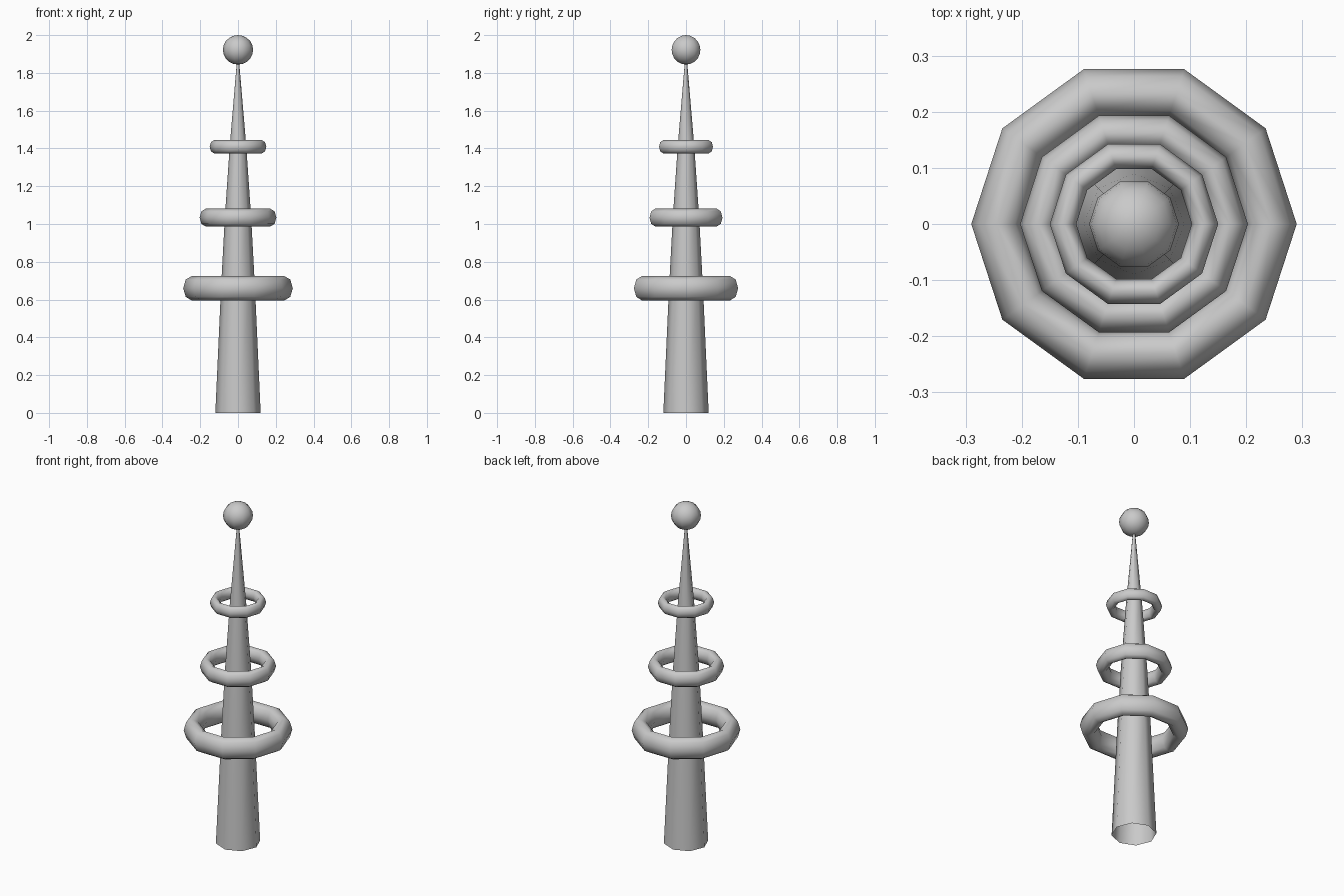
import bpy, bmesh, math

cube = bpy.data.objects.get("Cube")
if cube:
    bpy.data.objects.remove(cube, do_unlink=True)

# One plain grey for everything
grey = bpy.data.materials.new("light_grey")
grey.use_nodes = True
colour = (0.588, 0.588, 0.588, 1)
grey.diffuse_color = colour
bsdf = next(n for n in grey.node_tree.nodes if n.type == "BSDF_PRINCIPLED")
bsdf.inputs["Base Color"].default_value = colour


def lathe(name, profile, sides, closed=False):
    """Turn an (r, z) profile about the z axis; the profile runs upwards on the outside."""
    bm = bmesh.new()
    grid = []
    for s in range(sides):
        a = 2 * math.pi * s / sides
        grid.append([bm.verts.new((r * math.cos(a), r * math.sin(a), z)) for r, z in profile])
    count = len(profile)
    for s in range(sides):
        a, b = grid[s], grid[(s + 1) % sides]
        for i in range(count if closed else count - 1):
            j = (i + 1) % count
            bm.faces.new((a[i], b[i], b[j], a[j]))
    # Merge the poles into single points
    bmesh.ops.remove_doubles(bm, verts=bm.verts[:], dist=1e-5)
    mesh = bpy.data.meshes.new(name)
    bm.to_mesh(mesh)
    bm.free()
    mesh.materials.append(grey)
    for p in mesh.polygons:
        p.use_smooth = True
    obj = bpy.data.objects.new(name, mesh)
    bpy.context.collection.objects.link(obj)
    return obj


def arc(radius, height, centre_r, centre_z, start, end, steps):
    """Points along an elliptical arc in the (r, z) plane."""
    pts = []
    for i in range(steps):
        t = math.radians(start + (end - start) * i / (steps - 1))
        pts.append((centre_r + radius * math.cos(t), centre_z + height * math.sin(t)))
    return pts


# Tapering eight-sided mast, open underneath
lathe("mast", [(0.12, 0), (0.09, 0.66), (0.07, 1.03), (0.044, 1.41), (0.006, 1.86)], 8)

# Three floating ten-sided rings: outer radius, half height, centre height
for name, outer, half, z in (("lower_ring", 0.29, 0.065, 0.66),
                             ("middle_ring", 0.203, 0.047, 1.034),
                             ("upper_ring", 0.15, 0.035, 1.409)):
    major, minor = outer * 0.843, outer * 0.157
    section = arc(minor, half, major, z, 0, 360, 9)[:-1]
    lathe(name, section, 10, closed=True)

# Ball at the tip
lathe("tip_ball", arc(0.08, 0.078, 0, 1.922, -90, 90, 11), 10)
